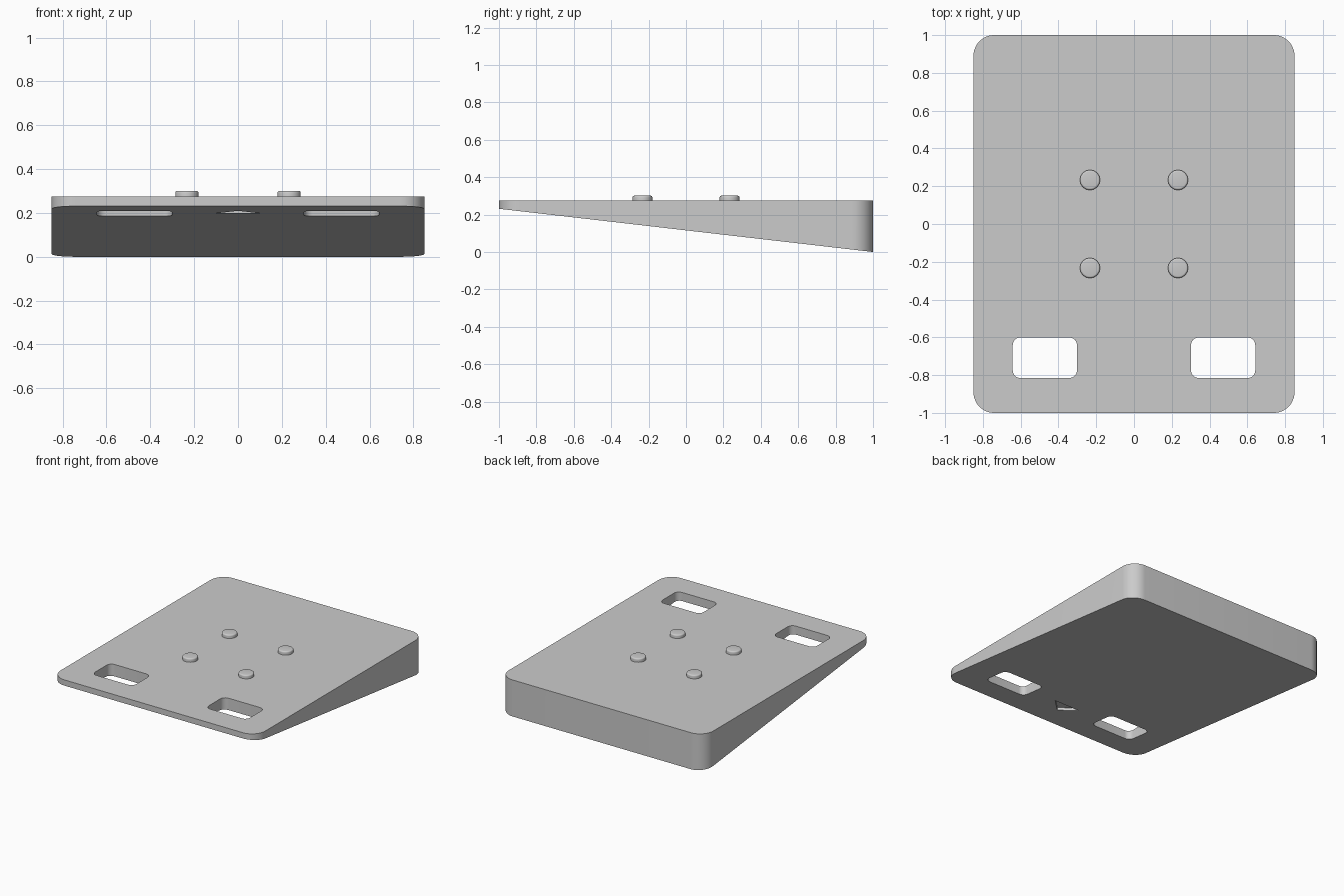
import bpy, bmesh, math

if "Cube" in bpy.data.objects:
    bpy.data.objects.remove(bpy.data.objects["Cube"])

TOP, FRONT_Z = 0.274, 0.231      # deck height, underside height at the front edge


def slope(y):
    return FRONT_Z * (1 - y) / 2


def rounded_rect(cx, cy, hw, hd, r, n):
    pts = []
    for k, (sx, sy) in enumerate(((1, 1), (-1, 1), (-1, -1), (1, -1))):
        for i in range(n + 1):
            a = (k + i / n) * math.pi / 2
            pts.append((cx + sx * (hw - r) + r * math.cos(a),
                        cy + sy * (hd - r) + r * math.sin(a)))
    return pts


def prism(name, outline, low, high):
    """Extrude an outline between two height functions of y."""
    bm = bmesh.new()
    bot = [bm.verts.new((x, y, low(y))) for x, y in outline]
    top = [bm.verts.new((x, y, high(y))) for x, y in outline]
    bm.faces.new(bot[::-1])
    bm.faces.new(top)
    for i in range(len(outline)):
        j = (i + 1) % len(outline)
        bm.faces.new((bot[i], bot[j], top[j], top[i]))
    return finish(name, bm)


def finish(name, bm):
    bmesh.ops.recalc_face_normals(bm, faces=bm.faces)
    me = bpy.data.meshes.new(name)
    bm.to_mesh(me)
    bm.free()
    me.materials.append(grey)
    ob = bpy.data.objects.new(name, me)
    bpy.context.collection.objects.link(ob)
    return ob


def activate(ob):
    bpy.ops.object.select_all(action='DESELECT')
    ob.select_set(True)
    bpy.context.view_layer.objects.active = ob


def smooth(ob):
    activate(ob)
    bpy.ops.object.shade_smooth_by_angle(angle=math.radians(30))


grey = bpy.data.materials.new("light_grey")
grey.diffuse_color = (0.6, 0.6, 0.6, 1)
grey.use_nodes = True
grey.node_tree.nodes["Principled BSDF"].inputs["Base Color"].default_value = grey.diffuse_color

# Wedge body with rounded vertical corners
body = prism("wedge_body", rounded_rect(0, 0, 0.85, 1, 0.11, 12),
             slope, lambda y: TOP)

# Two through slots near the thin edge, and a triangular recess underneath
cutters = [prism("slot_cutter", rounded_rect(s * 0.472, -0.708, 0.17, 0.107, 0.04, 8),
                 lambda y: -0.2, lambda y: 0.5) for s in (-1, 1)]
cutters.append(prism("recess_cutter", [(-0.107, -0.71), (0, -0.815), (0.107, -0.71)],
                     lambda y: slope(y) - 0.1, lambda y: slope(y) + 0.02))
for c in cutters:
    c.hide_render = True
    mod = body.modifiers.new("cut", 'BOOLEAN')
    mod.operation, mod.solver, mod.object = 'DIFFERENCE', 'EXACT', c
    activate(body)
    bpy.ops.object.modifier_apply(modifier=mod.name)
    bpy.data.objects.remove(c)
smooth(body)

# Four round pegs with softened rims
for x in (-0.233, 0.233):
    for y in (-0.233, 0.233):
        bm = bmesh.new()
        r, top, f = 0.053, 0.301, 0.01
        profile = [(r, TOP - 0.01)] + [
            (r - f + f * math.cos(a), top - f + f * math.sin(a))
            for a in (i * math.pi / 8 for i in range(5))]
        n = 32
        rings = [[bm.verts.new((x + pr * math.cos(2 * math.pi * k / n),
                                y + pr * math.sin(2 * math.pi * k / n), pz))
                  for k in range(n)] for pr, pz in profile]
        for a, b in zip(rings, rings[1:]):
            for k in range(n):
                m = (k + 1) % n
                bm.faces.new((a[k], a[m], b[m], b[k]))
        bm.faces.new(rings[-1])
        bm.faces.new(rings[0][::-1])
        smooth(finish("locating_peg", bm))
